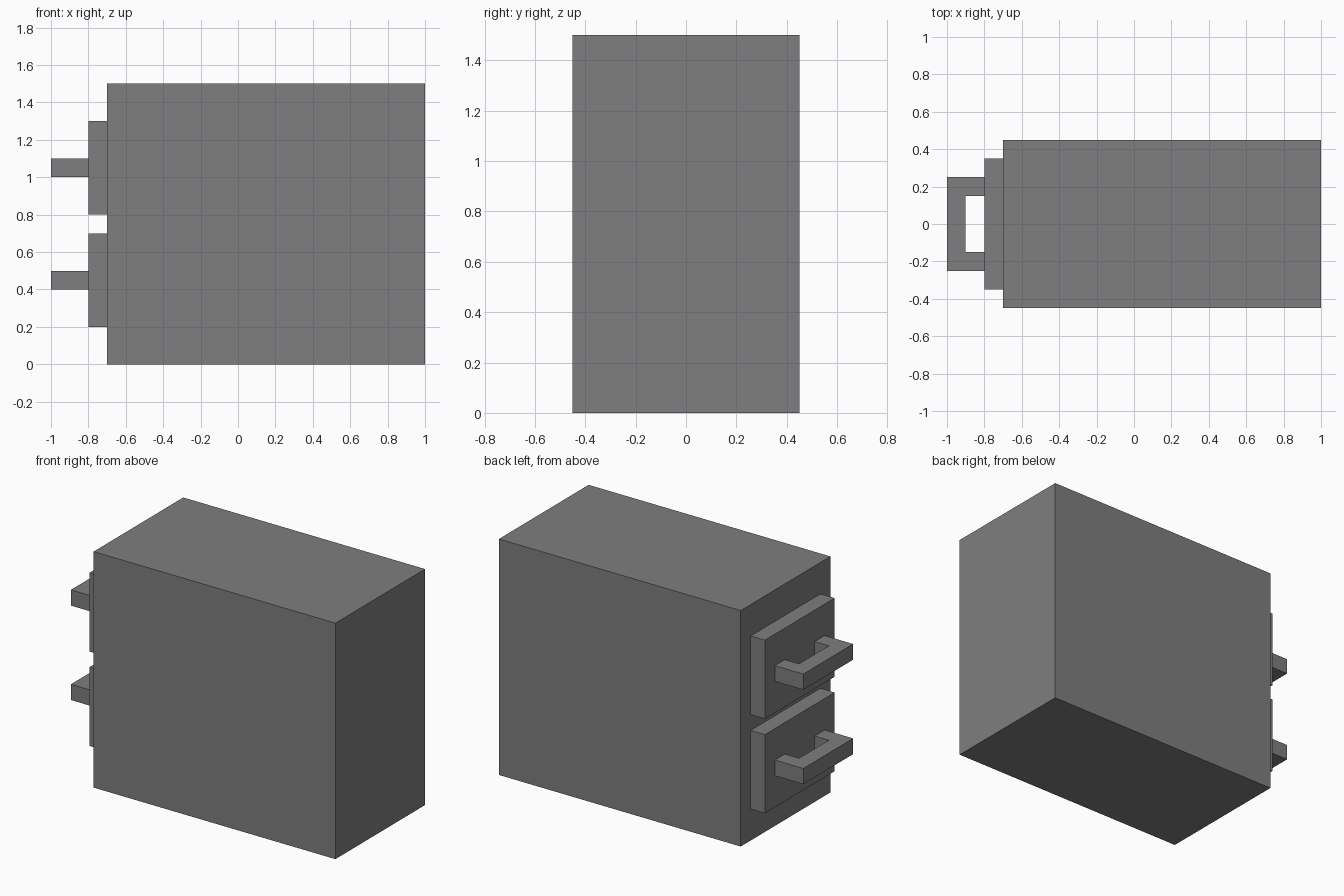
import bpy
import bmesh
from mathutils import Matrix, Vector

if "Cube" in bpy.data.objects:
    bpy.data.objects.remove(bpy.data.objects["Cube"])

grey = bpy.data.materials.new("cabinet grey")
grey.diffuse_color = (0.21, 0.21, 0.21, 1)
grey.use_nodes = True
grey.node_tree.nodes["Principled BSDF"].inputs["Base Color"].default_value = grey.diffuse_color


def finish(name, bm):
    bmesh.ops.recalc_face_normals(bm, faces=bm.faces)
    mesh = bpy.data.meshes.new(name)
    bm.to_mesh(mesh)
    bm.free()
    mesh.materials.append(grey)
    obj = bpy.data.objects.new(name, mesh)
    bpy.context.collection.objects.link(obj)
    return obj


def box(name, low, high):
    low, high = Vector(low), Vector(high)
    bm = bmesh.new()
    bmesh.ops.create_cube(bm, size=1, matrix=Matrix.LocRotScale(
        (low + high) / 2, None, high - low))
    return finish(name, bm)


def extruded(name, outline, z, height):
    bm = bmesh.new()
    face = bm.faces.new([bm.verts.new((x, y, z)) for x, y in outline])
    top = bmesh.ops.extrude_face_region(bm, geom=[face])["geom"]
    bmesh.ops.translate(bm, vec=(0, 0, height),
                        verts=[v for v in top if isinstance(v, bmesh.types.BMVert)])
    return finish(name, bm)


# Cabinet body
box("cabinet_body", (-0.7, -0.45, 0), (1, 0.45, 1.5))

# Drawer fronts, each with a U-shaped pull handle
half_u = [(-0.8, 0.15), (-0.8, 0.25), (-1, 0.25)]
inner = (-0.9, 0.15)
handle_outline = ([inner] + half_u
                  + [(x, -y) for x, y in reversed(half_u)]
                  + [(inner[0], -inner[1])])
for label, z in (("lower", 0.2), ("upper", 0.8)):
    box(label + "_drawer_front", (-0.8, -0.35, z), (-0.7, 0.35, z + 0.5))
    extruded(label + "_handle", handle_outline, z + 0.2, 0.1)
